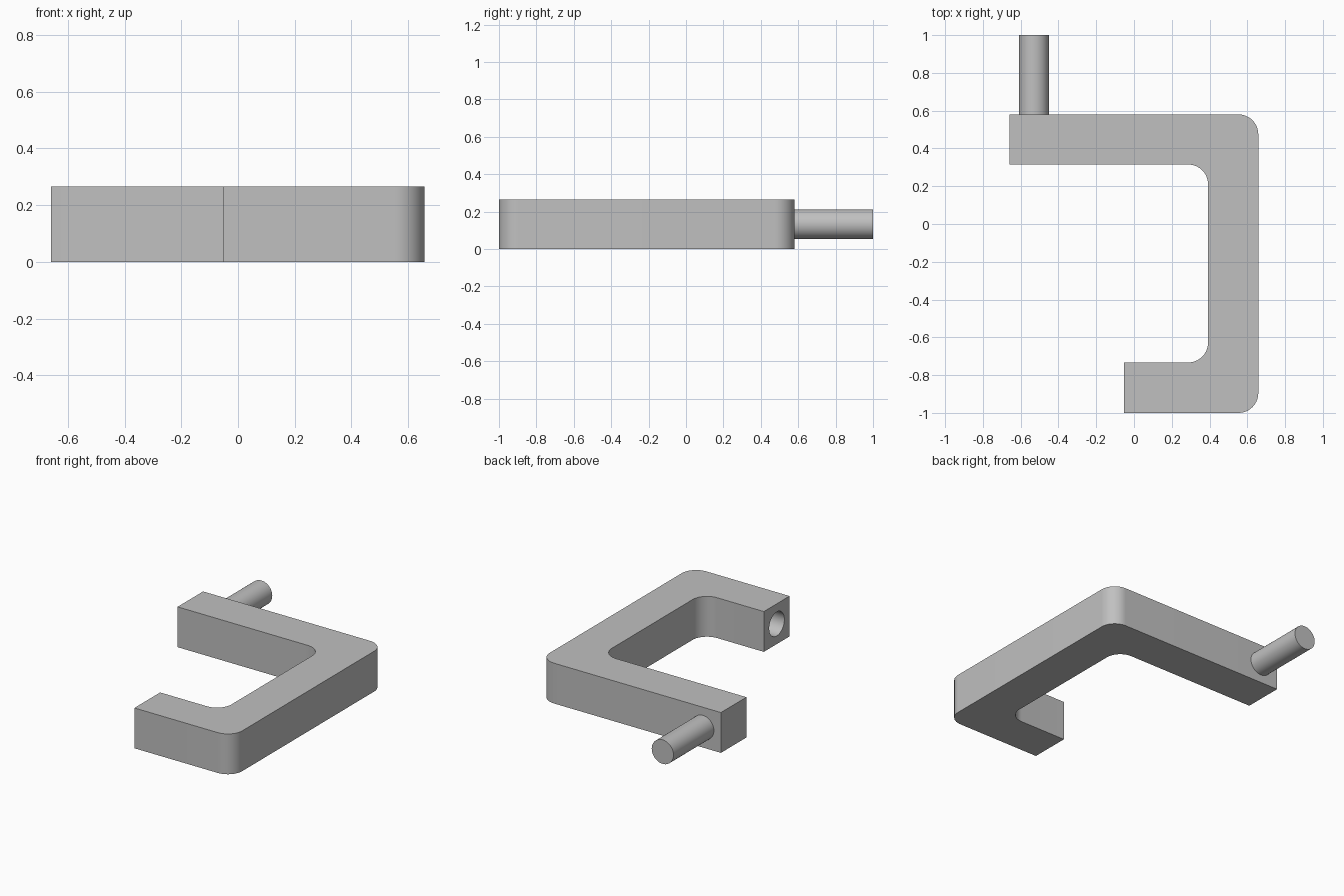
import bpy, bmesh, math
from mathutils import Vector, Matrix

cube = bpy.data.objects.get("Cube")
if cube:
    bpy.data.objects.remove(cube, do_unlink=True)

HEIGHT = 0.265
FILLET = 0.105
PIN_RADIUS = 0.079
MID_Z = HEIGHT / 2

grey = bpy.data.materials.new("plain grey")
grey.use_nodes = True
grey.diffuse_color = (0.53, 0.53, 0.53, 1)
grey.node_tree.nodes["Principled BSDF"].inputs["Base Color"].default_value = (0.53, 0.53, 0.53, 1)


def make_object(name, bm):
    bmesh.ops.recalc_face_normals(bm, faces=bm.faces)
    mesh = bpy.data.meshes.new(name)
    bm.to_mesh(mesh)
    bm.free()
    mesh.materials.append(grey)
    obj = bpy.data.objects.new(name, mesh)
    bpy.context.collection.objects.link(obj)
    return obj


def cylinder(name, start, end, radius):
    start, end = Vector(start), Vector(end)
    axis = end - start
    turn = axis.to_track_quat('Z', 'Y').to_matrix().to_4x4()
    bm = bmesh.new()
    bmesh.ops.create_cone(bm, cap_ends=True, segments=64, radius1=radius, radius2=radius,
                          depth=axis.length,
                          matrix=Matrix.Translation((start + end) / 2) @ turn)
    return make_object(name, bm)


def rounded(corner, before, after, steps=16):
    """Quarter-circle points that round a square corner."""
    c = Vector(corner)
    a = (Vector(before) - c).normalized() * FILLET
    b = (Vector(after) - c).normalized() * FILLET
    centre = c + a + b
    angles = [math.pi / 2 * i / steps for i in range(steps + 1)]
    return [centre - b * math.cos(t) - a * math.sin(t) for t in angles]


def smooth(obj):
    bpy.ops.object.select_all(action='DESELECT')
    obj.select_set(True)
    bpy.context.view_layer.objects.active = obj
    bpy.ops.object.shade_smooth_by_angle(angle=math.radians(30))


# Hook-shaped bar: a flat outline with four rounded corners, extruded upward
outline = [(-0.66, 0.58), (-0.66, 0.315), (0.392, 0.315), (0.392, -0.733),
           (-0.053, -0.733), (-0.053, -1), (0.658, -1), (0.658, 0.58)]
round_corners = {2, 3, 6, 7}
points = []
for i, p in enumerate(outline):
    if i in round_corners:
        points += rounded(p, outline[i - 1], outline[(i + 1) % len(outline)])
    else:
        points.append(Vector(p))

bm = bmesh.new()
base = bm.faces.new([bm.verts.new((p.x, p.y, 0)) for p in points])
top = bmesh.ops.extrude_face_region(bm, geom=[base], use_keep_orig=True)
bmesh.ops.translate(bm, vec=(0, 0, HEIGHT),
                    verts=[g for g in top["geom"] if isinstance(g, bmesh.types.BMVert)])
bar = make_object("hook_bar", bm)

# Blind socket in the end of the short arm
cutter = cylinder("socket_cutter", (-0.2, -0.867, MID_Z), (0.365, -0.867, MID_Z), PIN_RADIUS)
cutter.hide_render = True
cut = bar.modifiers.new("socket", 'BOOLEAN')
cut.operation = 'DIFFERENCE'
cut.solver = 'EXACT'
cut.object = cutter
bpy.context.view_layer.objects.active = bar
bpy.ops.object.modifier_apply(modifier=cut.name)
bpy.data.objects.remove(cutter, do_unlink=True)
smooth(bar)

# Round pin on the back of the long arm
pin = cylinder("pin", (-0.53, 0.58, MID_Z), (-0.53, 1, MID_Z), PIN_RADIUS)
smooth(pin)
